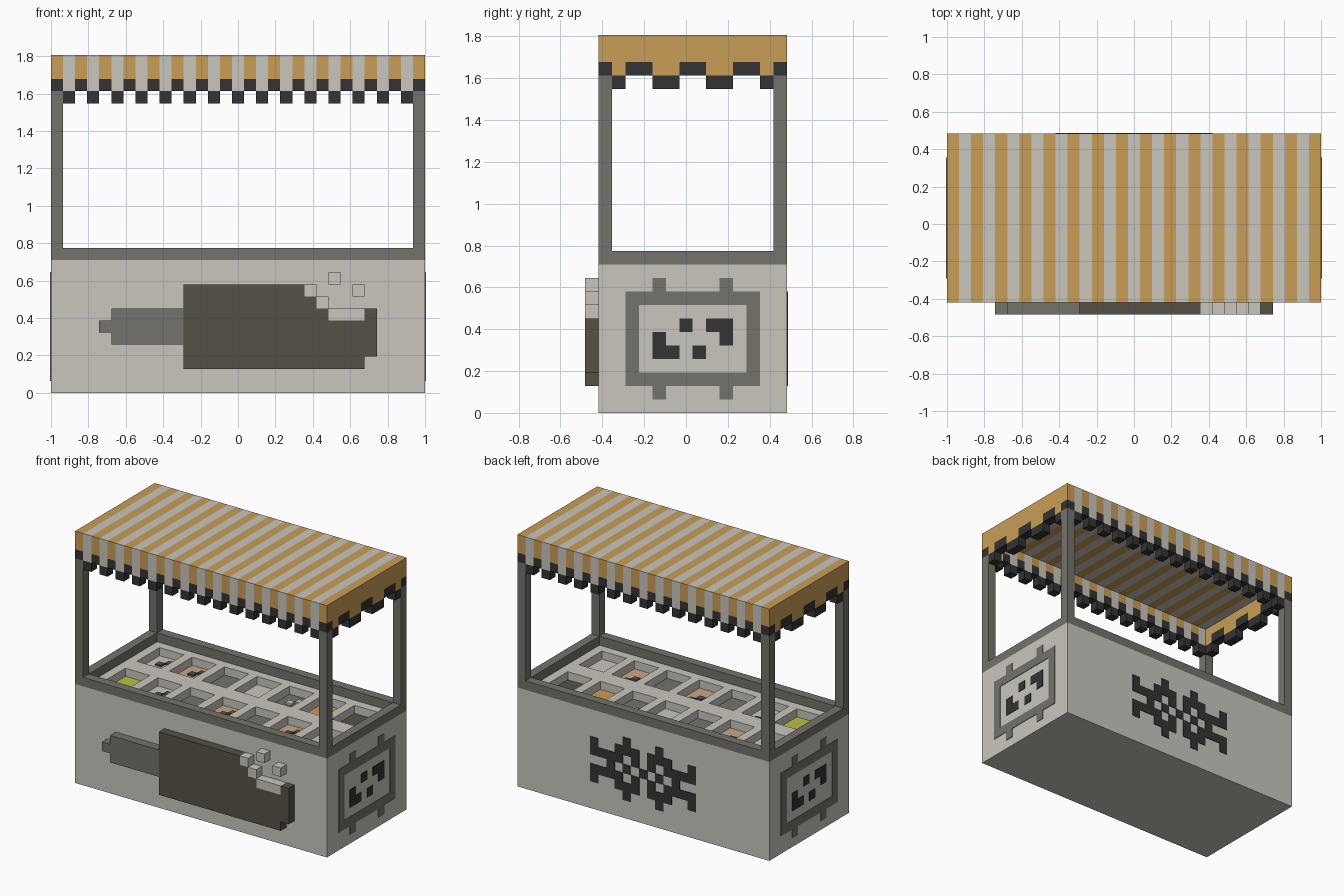
import bpy, bmesh

if "Cube" in bpy.data.objects:
    bpy.data.objects.remove(bpy.data.objects["Cube"])

V = 2 / 31            # one block; all sizes below are in blocks
X, Y0, Y1 = 15.5, -6.5, 7.5


def material(name, hexcode):
    m = bpy.data.materials.new(name)
    rgb = [int(hexcode[i:i + 2], 16) / 255 for i in (0, 2, 4)]
    lin = [c / 12.92 if c < 0.04045 else ((c + 0.055) / 1.055) ** 2.4 for c in rgb]
    m.diffuse_color = (*lin, 1)
    m.use_nodes = True
    m.node_tree.nodes["Principled BSDF"].inputs["Base Color"].default_value = m.diffuse_color
    return m


CREAM, ORANGE, GREY, BROWN, BLACK, TAN, YELLOW = range(7)
MATS = [material(n, h) for n, h in (
    ("cream", "cac6be"), ("orange", "c99d56"), ("grey", "75726c"), ("dark_brown", "555147"),
    ("black", "333333"), ("tan", "c8a888"), ("yellow", "bcbe42"))]


def build(name, boxes):
    """One object from boxes given as (x0, x1, y0, y1, z0, z1, material)."""
    bm = bmesh.new()
    for x0, x1, y0, y1, z0, z1, mat in boxes:
        vs = bmesh.ops.create_cube(bm, size=1)["verts"]
        for v in vs:
            v.co = ((x1 if v.co.x > 0 else x0) * V, (y1 if v.co.y > 0 else y0) * V,
                    (z1 if v.co.z > 0 else z0) * V)
        for f in {f for v in vs for f in v.link_faces}:
            f.material_index = mat
    me = bpy.data.meshes.new(name)
    bm.to_mesh(me)
    bm.free()
    for m in MATS:
        me.materials.append(m)
    ob = bpy.data.objects.new(name, me)
    bpy.context.collection.objects.link(ob)


def runs(rows, top):
    """Turn a drawn pattern into horizontal runs (start, end, z, letter)."""
    for r, row in enumerate(rows):
        c = 0
        while c < len(row):
            e = c + 1
            while e < len(row) and row[e] == row[c]:
                e += 1
            if row[c] != ".":
                yield c, e, top - r, row[c]
            c = e


# Counter body and the tray lattice with 7 x 2 bins
build("counter_body", [(-X, X, Y0, Y1, 0, 10, CREAM)])
lattice = [(-X, X, a, b, 10, 11, CREAM) for a, b in ((Y0, -4.5), (-0.5, 1.5), (5.5, Y1))]
for y in (-4.5, 1.5):
    for i in range(8):
        x = -14.5 + 4 * i
        lattice.append((x - (i == 0), x + 1 + (i == 7), y, y + 4, 10, 11, CREAM))
build("tray_lattice", lattice)

# Bin fillings: base colour and topping colour for each bin
front = [(YELLOW, None), (CREAM, BROWN), (GREY, None), (TAN, BROWN), (GREY, None), (TAN, BROWN), (CREAM, None)]
back = [(CREAM, BROWN), (TAN, BROWN), (GREY, None), (CREAM, None), (GREY, CREAM), (ORANGE, None), (BROWN, None)]
fill = []
for y, row in ((-4.5, front), (1.5, back)):
    for i, (base, top) in enumerate(row):
        x = -13.5 + 4 * i
        fill.append((x, x + 3, y, y + 4, 10, 10.1, base))
        if top is not None:
            fill += [(x + 1, x + 1.7, y + 1.8, y + 2.5, 10.1, 10.3, top),
                     (x + 1.7, x + 2.3, y + 2.5, y + 3.2, 10.1, 10.3, top)]
build("bin_fillings", fill)

# Rails and corner posts
build("counter_rail", [(-14.5, 14.5, y, y + 1, 11, 12, GREY) for y in (Y0, Y1 - 1)] +
      [(x, x + 1, Y0 + 1, Y1 - 1, 11, 12, GREY) for x in (-X, X - 1)])
build("corner_posts", [(x, x + 1, y, y + 1, 11, 25, GREY)
                       for x in (-X, X - 1) for y in (Y0, Y1 - 1)])

# Striped awning: top plate, skirt and stepped black fringe
roof, skirt, fringe = [], [], []
for i in range(31):
    x, odd = i - X, i % 2
    colour = CREAM if odd else ORANGE
    roof.append((x, x + 1, Y0, Y1, 27, 28, colour))
    for y in (Y0, Y1 - 1):
        skirt.append((x, x + 1, y, y + 1, 26 - odd, 27, colour))
        fringe.append((x, x + 1, y, y + 1, 25 - odd, 26 - odd, BLACK))
for start, end, low in ((1, 2, 1), (2, 4, 0), (4, 6, 1), (6, 8, 0), (8, 10, 1), (10, 12, 0), (12, 13, 1)):
    for x in (-X, X - 1):
        skirt.append((x, x + 1, Y0 + start, Y0 + end, 26 - low, 27, ORANGE))
        fringe.append((x, x + 1, Y0 + start, Y0 + end, 25 - low, 26 - low, BLACK))
build("awning_top", roof)
build("awning_skirt", skirt)
build("awning_fringe", fringe)

# Raised ice lolly on the front, with a bite and crumbs
F = (-7.5, -6.5)
build("lolly_stick", [(-11.5, -10.5, *F, 5, 6, GREY), (-10.5, -4.5, *F, 4, 7, GREY)])
build("lolly_coating", [(-4.5, 5.5, *F, 2, 9, BROWN), (5.5, 6.5, *F, 2, 8, BROWN),
                        (6.5, 7.5, *F, 2, 7, BROWN), (7.5, 10.5, *F, 2, 6, BROWN),
                        (10.5, 11.5, *F, 3, 7, BROWN)])
build("lolly_bite", [(x, e, *F, z, z + 1, CREAM) for x, e, z in
                     ((5.5, 6.5, 8), (6.5, 7.5, 7), (7.5, 10.5, 6), (7.5, 8.5, 9), (9.5, 10.5, 8))])

# Framed picture on both ends (turned half round on the left)
T = 0.06
picture = ["..f....f..", "ffffffffff", "f........f", "f...d.dd.f", "f.d....d.f",
           "f.dd.d...f", "f........f", "ffffffffff", "..f....f.."]
for name, s in (("right_picture", 1), ("left_picture", -1)):
    plates = []
    for c, e, z, k in runs(picture, 9):
        y = sorted((0.5 + s * (c - 5), 0.5 + s * (e - 5)))
        x = sorted((s * X, s * (X + T)))
        plates.append((*x, *y, z, z + 1, GREY if k == "f" else BLACK))
    build(name, plates)

# Frost ornament on the back
ornament = ["....#...#....", "#..###.###..#", "####.#.#.####", "..#.#.#.#.#..",
            "####.#.#.####", "#..###.###..#", "....#...#...."]
build("back_ornament", [(c - 6.5, e - 6.5, Y1, Y1 + T, z, z + 1, BLACK)
                        for c, e, z, k in runs(ornament, 8)])
